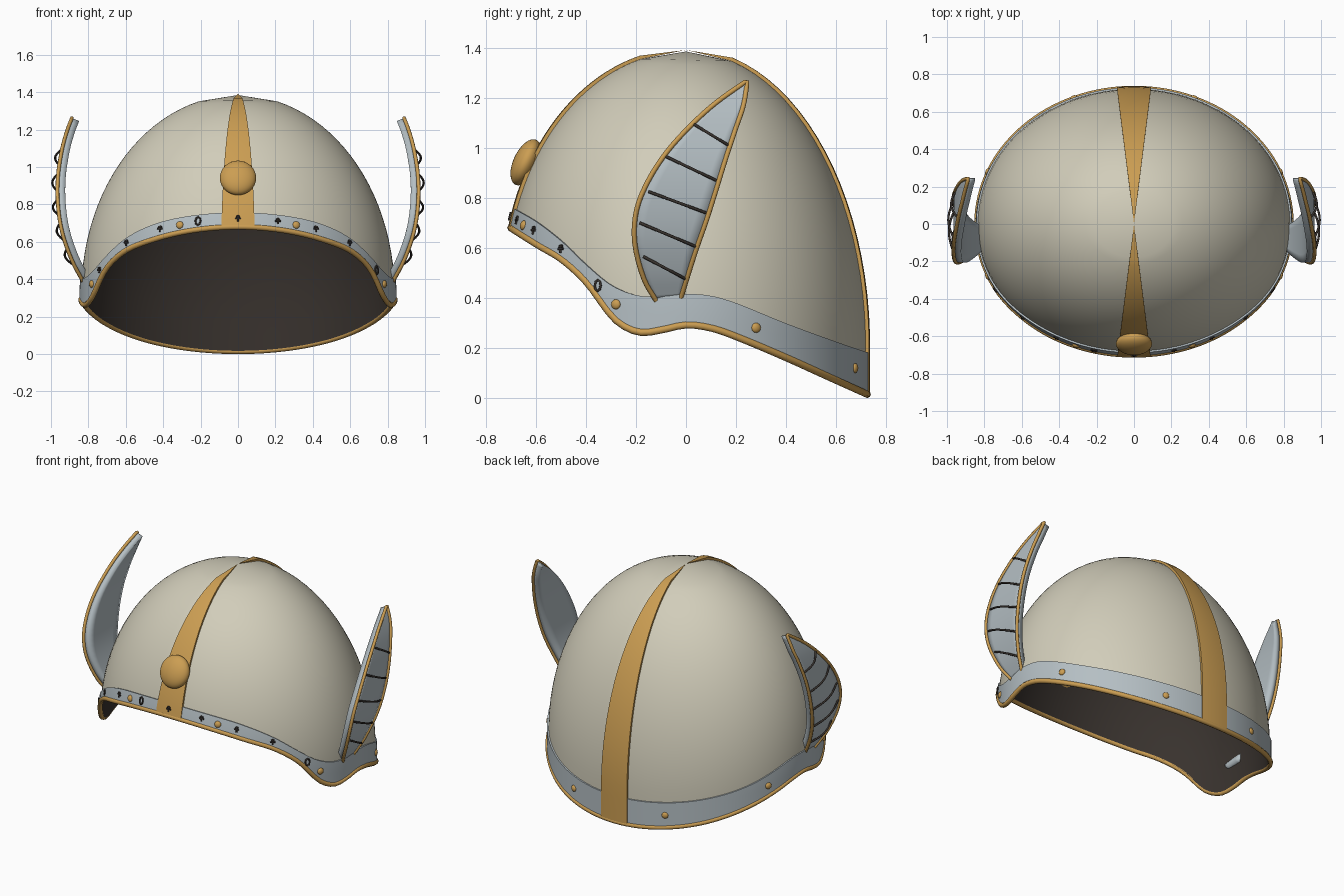
import bpy, math
from mathutils import Vector

if "Cube" in bpy.data.objects:
    bpy.data.objects.remove(bpy.data.objects["Cube"])

RX, RY, TOP = 0.838, 0.722, 1.385


def material(name, rgb):
    m = bpy.data.materials.new(name)
    m.diffuse_color = (*rgb, 1)
    m.use_nodes = True
    m.node_tree.nodes["Principled BSDF"].inputs["Base Color"].default_value = m.diffuse_color
    return m


SHELL = material("bone_shell", (0.64, 0.61, 0.49))
GOLD = material("gold", (0.60, 0.34, 0.085))
STEEL = material("steel", (0.46, 0.52, 0.55))
DARK = material("dark_brown", (0.04, 0.032, 0.027))


def spline(pts, t):
    """Smooth curve through (key, value) pairs sorted by key."""
    n = len(pts)
    t = min(max(t, pts[0][0]), pts[-1][0])
    i = next(k for k in range(n - 1) if t <= pts[k + 1][0])

    def slope(k):
        a, b = pts[max(k - 1, 0)], pts[min(k + 1, n - 1)]
        return (b[1] - a[1]) / (b[0] - a[0])
    (x0, y0), (x1, y1) = pts[i], pts[i + 1]
    d = x1 - x0
    s = (t - x0) / d
    return ((2*s**3 - 3*s*s + 1) * y0 + (s**3 - 2*s*s + s) * d * slope(i)
            + (3*s*s - 2*s**3) * y1 + (s**3 - s*s) * d * slope(i + 1))


# rim and band heights, keyed by cosine of the angle from the front
RIM = [(-1, .015), (-.8, .08), (-.54, .165), (-.27, .247), (-.136, .28), (0, .292), (.136, .272),
       (.245, .262), (.34, .287), (.41, .33), (.545, .46), (.685, .55), (.83, .61), (1, .68)]
BAND = [(-1, .18), (-.82, .225), (-.54, .3), (-.27, .38), (-.136, .408), (0, .415), (.136, .405),
        (.27, .41), (.41, .45), (.55, .53), (.69, .62), (.85, .70), (1, .755)]


def rim(a):
    return spline(RIM, math.cos(a))


def band_top(a):
    return spline(BAND, math.cos(a))


def base(a):
    return 0.32 + 0.115 * math.cos(a)


def normal(a, z):
    z0 = base(a)
    h = TOP - z0
    e = max(0, (z - z0) / h)
    r = math.sqrt(max(0, 1 - e * e))
    return Vector((r * math.sin(a) / RX, -r * math.cos(a) / RY, e / h)).normalized()


def surf(a, z, off=0):
    """Point on the dome at angle a and height z, pushed out by off."""
    z0 = base(a)
    e = max(0, (z - z0) / (TOP - z0))
    r = math.sqrt(max(0, 1 - e * e))
    return Vector((RX * r * math.sin(a), -RY * r * math.cos(a), z)) + normal(a, z) * off


def finish(ob, mat, angle=40):
    ob.data.materials.append(mat)
    bpy.ops.object.select_all(action='DESELECT')
    ob.select_set(True)
    bpy.context.view_layer.objects.active = ob
    bpy.ops.object.shade_smooth_by_angle(angle=math.radians(angle))
    return ob


def grid(name, rows, mat, closed=False, apex=None, flip=False):
    n = len(rows[0])
    verts = [p for r in rows for p in r]
    cols = n if closed else n - 1
    faces = [(i*n + j, i*n + (j+1) % n, (i+1)*n + (j+1) % n, (i+1)*n + j)
             for i in range(len(rows) - 1) for j in range(cols)]
    if apex:
        k = (len(rows) - 1) * n
        faces += [(k + j, k + (j+1) % n, len(verts)) for j in range(cols)]
        verts.append(apex)
    if flip:
        faces = [f[::-1] for f in faces]
    me = bpy.data.meshes.new(name)
    me.from_pydata(verts, [], faces)
    ob = bpy.data.objects.new(name, me)
    bpy.context.collection.objects.link(ob)
    return finish(ob, mat)


def tube(name, paths, radius, mat, cyclic=False):
    cu = bpy.data.curves.new(name, 'CURVE')
    cu.dimensions = '3D'
    cu.bevel_depth, cu.bevel_resolution, cu.use_fill_caps = radius, 2, True
    for pts in paths:
        s = cu.splines.new('POLY')
        s.points.add(len(pts) - 1)
        for p, q in zip(s.points, pts):
            p.co = (*q, 1)
        s.use_cyclic_u = cyclic
    ob = bpy.data.objects.new(name, cu)
    bpy.context.collection.objects.link(ob)
    bpy.ops.object.select_all(action='DESELECT')
    ob.select_set(True)
    bpy.context.view_layer.objects.active = ob
    bpy.ops.object.convert(target='MESH')
    return finish(bpy.context.object, mat, 60)


def ball(name, loc, scale, rot, mat, seg=16):
    bpy.ops.mesh.primitive_uv_sphere_add(segments=seg, ring_count=seg // 2, location=loc, rotation=rot)
    ob = bpy.context.object
    ob.name, ob.scale = name, scale
    return finish(ob, mat, 60)


def dome_rows(angles, off, n=22):
    """Rows of points from the rim up to the last ring below the apex."""
    rows = []
    for i in range(n + 1):
        row = []
        for a in angles:
            z0, h = base(a), TOP - base(a)
            e = (rim(a) - z0) / h
            lo = math.asin(e) if e > 0 else e
            t = lo + (math.radians(75.5) - lo) * i / n
            row.append(surf(a, z0 + h * (math.sin(t) if t > 0 else t), off))
        rows.append(row)
    return rows


ring = [2 * math.pi * i / 128 for i in range(128)]

# dome shell and dark lining
grid("dome_shell", dome_rows(ring, 0), SHELL, True, (0, 0, TOP))
grid("dome_lining", dome_rows(ring, -.012), DARK, True, (0, 0, TOP - .015), True)

# steel brow band with gold rim
band = [[surf(a, rim(a) + (band_top(a) - rim(a)) * k / 6, .009) for a in ring] for k in range(7)]
band.append([surf(a, band_top(a), -.002) for a in ring])
grid("brow_band", band, STEEL, True)
tube("rim_trim", [[surf(a, rim(a), .002) for a in ring]], .015, GOLD, True)

# tapering gold strips, front and back
for name, mid in (("front_strip", 0), ("back_strip", math.pi)):
    cols = [mid + math.radians(6.2) * k / 4 for k in range(-4, 5)]
    rows = dome_rows(cols, .014)
    low = dome_rows(cols, 0)
    rows = [[l[0]] + r + [l[-1]] for r, l in zip(rows, low)]
    grid(name, rows, GOLD, False, (0, 0, TOP + .006))

# gold boss on the front strip
ball("front_boss", (0, -.64, .942), (.097, .05, .099), (math.radians(-25), 0, 0), GOLD, 32)

# rivets around the band
for k in range(8):
    a = math.radians(22.5 + 45 * k)
    z = (rim(a) + band_top(a)) / 2
    rot = normal(a, z).to_track_quat('Z', 'Y').to_euler()
    ball("band_rivet", surf(a, z, .009), (.02, .02, .012), rot, GOLD)

# small dark ornaments on the front of the band
for k in range(-4, 5):
    a = math.radians(15.3 * k)
    z = (rim(a) + band_top(a)) / 2 + .005
    n = normal(a, z)
    u = Vector((0, 0, 1)).cross(n).normalized()
    v = n.cross(u)
    c = surf(a, z, .016 if k == 0 else .011)

    def at(x, y):
        return c + u * x + v * y
    if k in (-1, 4):
        loop = [at(.014 * math.sin(t * math.pi / 4), .022 * math.cos(t * math.pi / 4)) for t in range(8)]
        tube("band_ring_ornament", [loop], .005, DARK, True)
    else:
        tube("band_cross_ornament", [[at(-.015, 0), at(.015, 0)], [at(0, -.017), at(0, .017)],
                                     [at(-.01, .01), at(.01, .01)]], .005, DARK)

# wing outlines (y, z) from base to tip, and sideways bow by height
FRONT = [(-.12, .39), (-.17, .48), (-.205, .62), (-.198, .75), (-.15, .87), (-.075, .985),
         (.02, 1.09), (.12, 1.18), (.235, 1.262)]
BACK = [(-.02, .40), (.005, .48), (.04, .59), (.082, .71), (.12, .83), (.16, .96),
        (.2, 1.08), (.23, 1.17), (.245, 1.262)]
BOW = [(.39, .83), (.5, .888), (.65, .94), (.8, .963), (.95, .963), (1.1, .94), (1.2, .912), (1.27, .885)]
RIBS = [((.03, 1.095), (.17, 1.01)), ((-.08, .965), (.12, .87)), ((-.15, .825), (.08, .74)),
        ((-.185, .70), (.04, .605)), ((-.17, .565), (0, .475))]


def edge(pts, t):
    return [spline([(i / 8, p[k]) for i, p in enumerate(pts)], t) for k in (0, 1)]


for side, s in (("right", 1), ("left", -1)):
    def wing(y, z, out=0):
        return Vector((s * (spline(BOW, z) + out), y, z))
    rows = []
    for i in range(33):
        f, b = edge(FRONT, i / 32), edge(BACK, i / 32)
        mix = [[f[k] + (b[k] - f[k]) * j / 6 for k in (0, 1)] for j in range(7)]
        rows.append([wing(*p) for p in mix])
    # curved steel plate, thickened inward
    plate = grid(side + "_wing_plate", rows, STEEL, flip=(s < 0))
    mod = plate.modifiers.new("thickness", 'SOLIDIFY')
    mod.thickness, mod.offset = .042, -1
    # gold edging
    outline = [r[0] for r in rows] + [r[-1] for r in reversed(rows)]
    tube(side + "_wing_trim", [outline], .01, GOLD)
    # arched dark ribs
    arcs = []
    for p, q in RIBS:
        arcs.append([wing(p[0] + (q[0] - p[0]) * t / 10, p[1] + (q[1] - p[1]) * t / 10,
                          .028 * math.sin(math.pi * t / 10)) for t in range(11)])
    tube(side + "_wing_ribs", arcs, .006, DARK)
